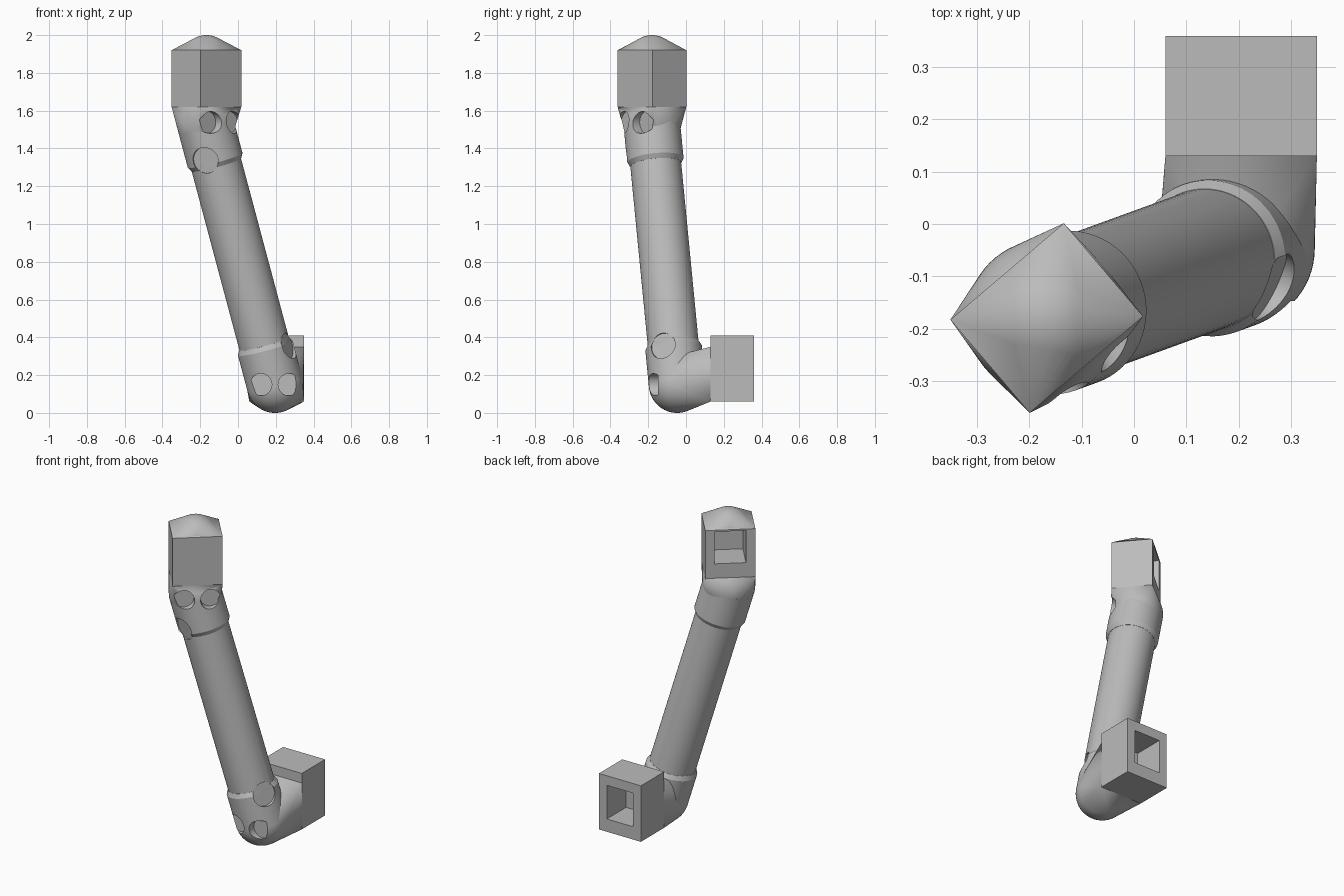
import bpy, bmesh, math
from mathutils import Vector, Matrix

cube = bpy.data.objects.get("Cube")
if cube:
    bpy.data.objects.remove(cube, do_unlink=True)

grey = bpy.data.materials.new("plain_grey")
grey.use_nodes = True
grey.diffuse_color = (0.5, 0.5, 0.5, 1)
grey.node_tree.nodes["Principled BSDF"].inputs["Base Color"].default_value = (0.5, 0.5, 0.5, 1)

LOW = Vector((0.196, -0.047, 0.15))      # lower elbow centre
HIGH = Vector((-0.17, -0.18, 1.52))      # upper elbow centre
AXIS = (HIGH - LOW).normalized()
R = 0.15


def make(name, bm):
    bmesh.ops.recalc_face_normals(bm, faces=bm.faces)
    mesh = bpy.data.meshes.new(name)
    bm.to_mesh(mesh)
    bm.free()
    mesh.materials.append(grey)
    obj = bpy.data.objects.new(name, mesh)
    bpy.context.collection.objects.link(obj)
    return obj


def rod(name, a, b, r, r2=None):
    """Cylinder or cone from a to b."""
    bm = bmesh.new()
    d = b - a
    m = Matrix.Translation((a + b) / 2) @ d.to_track_quat('Z', 'Y').to_matrix().to_4x4()
    bmesh.ops.create_cone(bm, cap_ends=True, segments=64, radius1=r,
                          radius2=r if r2 is None else r2, depth=d.length, matrix=m)
    return make(name, bm)


def box(name, centre, size, turn=0):
    bm = bmesh.new()
    m = (Matrix.Translation(centre) @ Matrix.Rotation(turn, 4, 'Z')
         @ Matrix.Diagonal((*size, 1)))
    bmesh.ops.create_cube(bm, size=1, matrix=m)
    return make(name, bm)


def hull(name, corners, centre, r, above=-1):
    """Convex skin stretched over a rectangle and a ball."""
    bm = bmesh.new()
    bmesh.ops.create_uvsphere(bm, u_segments=64, v_segments=32, radius=r,
                              matrix=Matrix.Translation(centre))
    bmesh.ops.delete(bm, geom=[v for v in bm.verts if v.co.z < above], context='VERTS')
    points = [v.co.copy() for v in bm.verts] + list(corners)
    bm.clear()
    for p in points:
        bm.verts.new(p)
    res = bmesh.ops.convex_hull(bm, input=bm.verts)
    loose = [v for v in bm.verts if not v.link_faces]
    bmesh.ops.delete(bm, geom=loose, context='VERTS')
    return make(name, bm)


# Square sockets
turn = math.radians(40.4)
u = Vector((math.cos(turn), math.sin(turn), 0))
n = Vector((-u.y, u.x, 0))
top_mid = Vector((-0.167, -0.18, 0))
W, D = 0.285, 0.234


def top_rect(z):
    return [top_mid + u * s * W / 2 + n * t * D / 2 + Vector((0, 0, z))
            for s in (-1, 1) for t in (-1, 1)]


lower_block = box("lower_socket", (0.205, 0.245, 0.235), (0.29, 0.23, 0.35))
upper_block = box("upper_socket", top_mid + Vector((0, 0, 1.77)), (W, D, 0.3), turn)

# Elbows and the domed cap
low_rect = [Vector((x, 0.13, z)) for x in (0.06, 0.35) for z in (0.06, 0.35)]
lower_elbow = hull("lower_elbow", low_rect, LOW, R)
upper_elbow = hull("upper_elbow", top_rect(1.62), HIGH, R)
cap = hull("domed_cap", top_rect(1.92), top_mid + Vector((0, 0, 1.87)), 0.13, 1.925)

# Tube and sleeves
low_end, high_end = LOW + AXIS * 0.2, HIGH - AXIS * 0.19
tube = rod("tube", low_end, high_end, 0.135)
sleeves = [
    rod("lower_sleeve", LOW, low_end, R),
    rod("upper_sleeve", high_end, HIGH, R),
    rod("lower_sleeve_lip", low_end, low_end + AXIS * 0.025, R, 0.136),
    rod("upper_sleeve_lip", high_end - AXIS * 0.025, high_end, 0.136, R),
]

# Cutters: socket recesses and screw pockets
lower_recess = box("lower_recess_cutter", (0.205, 0.28, 0.245), (0.18, 0.22, 0.21))
upper_recess = box("upper_recess_cutter", top_mid + n * 0.04 + Vector((0, 0, 1.81)),
                   (0.178, 0.22, 0.2), turn)
pockets = []


def pocket(origin, direction, r, floor):
    d = direction.normalized()
    pockets.append(rod("pocket_cutter", origin + d * floor, origin + d * 0.35, r))


for s in (-0.075, 0.075):
    pocket(LOW + Vector((s, 0, 0)), Vector((0, -1, 0)), 0.058, 0.1)
    pocket(HIGH + u * s + Vector((0, 0, 0.018)), -n, 0.058, 0.1)


def side_pocket(origin, flat):
    pocket(origin, flat - AXIS * flat.dot(AXIS), 0.07, 0.125)


side_pocket(LOW + AXIS * 0.185, Vector((0.92, -0.4, 0)))
side_pocket(HIGH - AXIS * 0.165, Vector((-0.37, -0.93, 0)))


def cut(obj, cutters):
    for c in cutters:
        mod = obj.modifiers.new("cut", 'BOOLEAN')
        mod.operation = 'DIFFERENCE'
        mod.solver = 'EXACT'
        mod.object = c


cut(lower_block, [lower_recess])
cut(upper_block, [upper_recess])
parts = [lower_elbow, upper_elbow, tube] + sleeves
for part in parts:
    cut(part, pockets)

# Bake the cuts, then shade
for obj in parts + [lower_block, upper_block, cap]:
    bpy.ops.object.select_all(action='DESELECT')
    bpy.context.view_layer.objects.active = obj
    obj.select_set(True)
    for mod in list(obj.modifiers):
        bpy.ops.object.modifier_apply(modifier=mod.name)
    bpy.ops.object.shade_smooth_by_angle(angle=math.radians(30))

for c in pockets + [lower_recess, upper_recess]:
    bpy.data.objects.remove(c, do_unlink=True)
